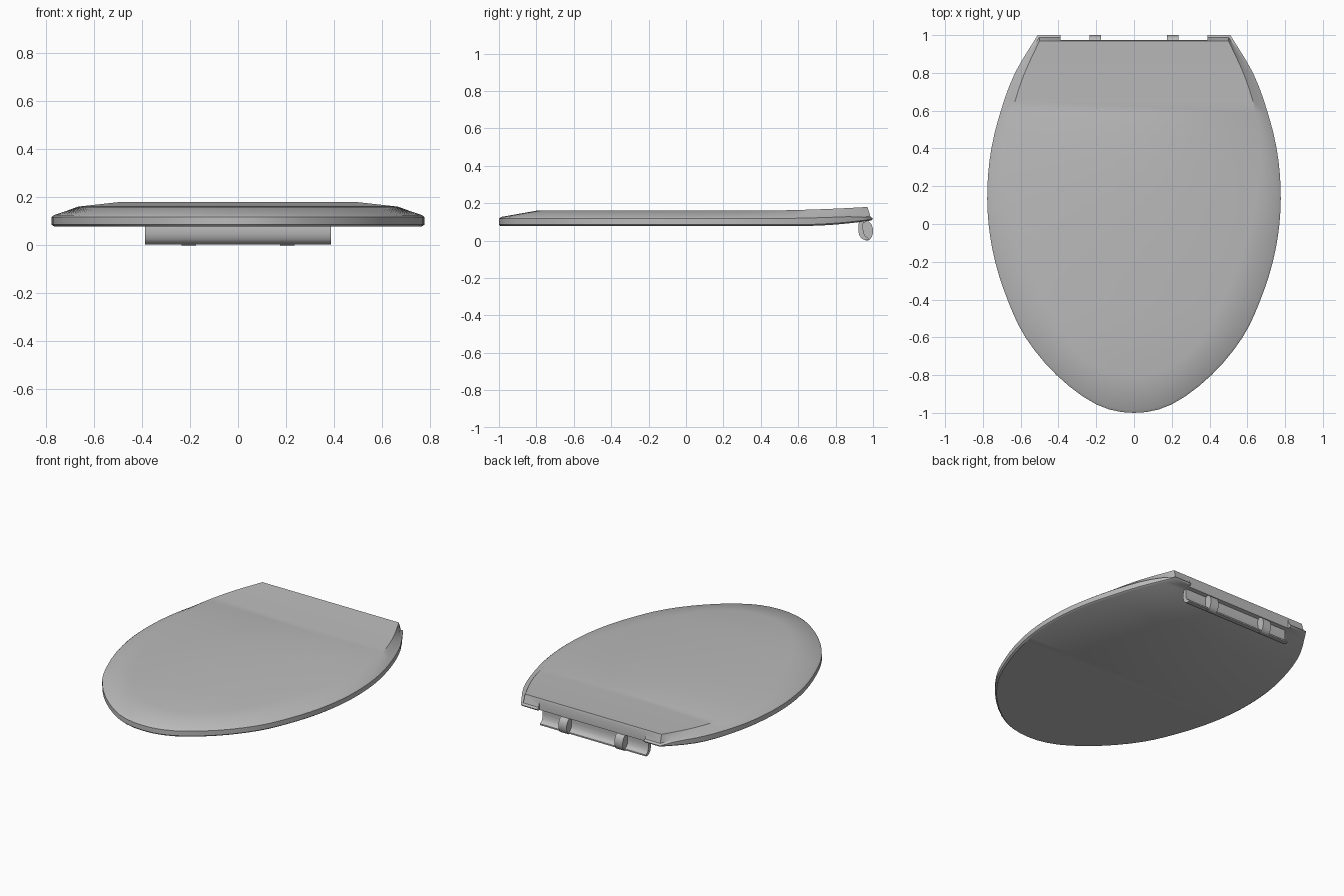
import bpy, bmesh, math

if "Cube" in bpy.data.objects:
    bpy.data.objects.remove(bpy.data.objects["Cube"])

GREY = (0.5, 0.5, 0.5, 1)
plastic = bpy.data.materials.new("grey plastic")
plastic.use_nodes = True
plastic.diffuse_color = GREY
plastic.node_tree.nodes["Principled BSDF"].inputs["Base Color"].default_value = GREY


def make_object(name, bm):
    bmesh.ops.recalc_face_normals(bm, faces=bm.faces)
    mesh = bpy.data.meshes.new(name)
    bm.to_mesh(mesh)
    bm.free()
    mesh.materials.append(plastic)
    ob = bpy.data.objects.new(name, mesh)
    bpy.context.collection.objects.link(ob)
    return ob


def smooth(ob, degrees):
    bpy.ops.object.select_all(action="DESELECT")
    ob.select_set(True)
    bpy.context.view_layer.objects.active = ob
    bpy.ops.object.shade_smooth_by_angle(angle=math.radians(degrees))


def extrude_profile(name, profile, x0, x1):
    """Sweep a (y, z) profile along x."""
    bm = bmesh.new()
    ends = [[bm.verts.new((x, y, z)) for y, z in profile] for x in (x0, x1)]
    n = len(profile)
    for i in range(n):
        j = (i + 1) % n
        bm.faces.new((ends[0][i], ends[0][j], ends[1][j], ends[1][i]))
    for end in ends:
        bm.faces.new(end)
    return make_object(name, bm)


def spline(points, steps):
    """Catmull-Rom curve through the points."""
    out = []
    for i in range(len(points) - 1):
        b, c = points[i], points[i + 1]
        # mirror across the centre line at the front tip
        a = points[i - 1] if i else (-c[0], c[1])
        d = points[i + 2] if i + 2 < len(points) else tuple(2 * q - p for p, q in zip(b, c))
        for s in range(steps):
            t = s / steps
            out.append(tuple(
                0.5 * (2 * q + (r - p) * t + (2 * p - 5 * q + 4 * r - u) * t ** 2
                       + (3 * q - p - 3 * r + u) * t ** 3)
                for p, q, r, u in zip(a, b, c, d)))
    return out + [points[-1]]


def ramp(y, start, end):
    t = min(1, max(0, (y - start) / (end - start)))
    return t * t


# Half outlines from the front tip to the back corner
outer = spline([(0, -1), (0.2, -0.955), (0.41, -0.8), (0.575, -0.6), (0.67, -0.4),
                (0.735, -0.2), (0.77, 0), (0.776, 0.2), (0.755, 0.4), (0.705, 0.6),
                (0.63, 0.8), (0.51, 1)], 3)
inner = spline([(0, -0.8), (0.15, -0.775), (0.3, -0.68), (0.41, -0.52), (0.49, -0.36),
                (0.565, -0.18), (0.625, 0.02), (0.66, 0.21), (0.67, 0.4), (0.645, 0.59),
                (0.585, 0.785), (0.5, 0.97)], 3)

# Lid: rings of underside, side wall and raised top, joined across the centre
bm = bmesh.new()
sections = []
for (ox, oy), (ix, iy) in zip(outer, inner):
    low = 0.078 + 0.03 * ramp(oy, 0.6, 1)
    rim = 0.118 + 0.012 * ramp(oy, 0.4, 0.9) - 0.012 * ramp(oy, 0.85, 1)
    top = 0.16 + 0.02 * ramp(iy, 0.3, 0.97)
    half = [(ox * 0.985, oy * 0.992, low), (ox, oy, low + 0.008),
            (ox, oy, rim), (ox * 0.985, oy * 0.987, rim + 0.009), (ix, iy, top)]
    sections.append([[bm.verts.new((s * x, y, z)) for x, y, z in half] for s in (1, -1)])
for (l0, r0), (l1, r1) in zip(sections, sections[1:]):
    for k in range(len(l0) - 1):
        bm.faces.new((l0[k], l0[k + 1], l1[k + 1], l1[k]))
        bm.faces.new((r0[k], r1[k], r1[k + 1], r0[k + 1]))
    for k in (0, -1):
        bm.faces.new((l0[k], l1[k], r1[k], r0[k]))
left, right = sections[-1]
for k in range(len(left) - 1):
    bm.faces.new((left[k], left[k + 1], right[k + 1], right[k]))
bmesh.ops.remove_doubles(bm, verts=bm.verts, dist=0.0001)
bmesh.ops.dissolve_degenerate(bm, edges=bm.edges, dist=0.0001)
lid = make_object("lid", bm)

# Notch across the back of the lid, clearing the hinge
cutter = extrude_profile("notch_cutter", [(0.975, 0), (1.1, 0), (1.1, 0.3), (0.975, 0.3)],
                         -0.39, 0.39)
cut = lid.modifiers.new("notch", "BOOLEAN")
cut.operation = "DIFFERENCE"
cut.solver = "EXACT"
cut.object = cutter
bpy.context.view_layer.objects.active = lid
bpy.ops.object.modifier_apply(modifier="notch")
bpy.data.objects.remove(cutter)
smooth(lid, 35)

# Hinge: curved plate under the back edge
plate = extrude_profile("hinge_plate", [
    (0.93, 0.12), (0.921, 0.08), (0.921, 0.05), (0.927, 0.027), (0.94, 0.01), (0.96, 0.003),
    (0.975, 0.006), (0.975, 0.015), (0.96, 0.023), (0.95, 0.04), (0.946, 0.07), (0.95, 0.12)],
    -0.388, 0.388)
smooth(plate, 50)

# Hinge ribs: oval lugs inside the plate
oval = [(0.967 + 0.033 * math.cos(a), 0.052 + 0.052 * math.sin(a))
        for a in (math.tau * i / 20 for i in range(20))]
for side, x in (("left", 0.205), ("right", -0.205)):
    smooth(extrude_profile(side + "_hinge_rib", oval, x - 0.03, x + 0.03), 50)
